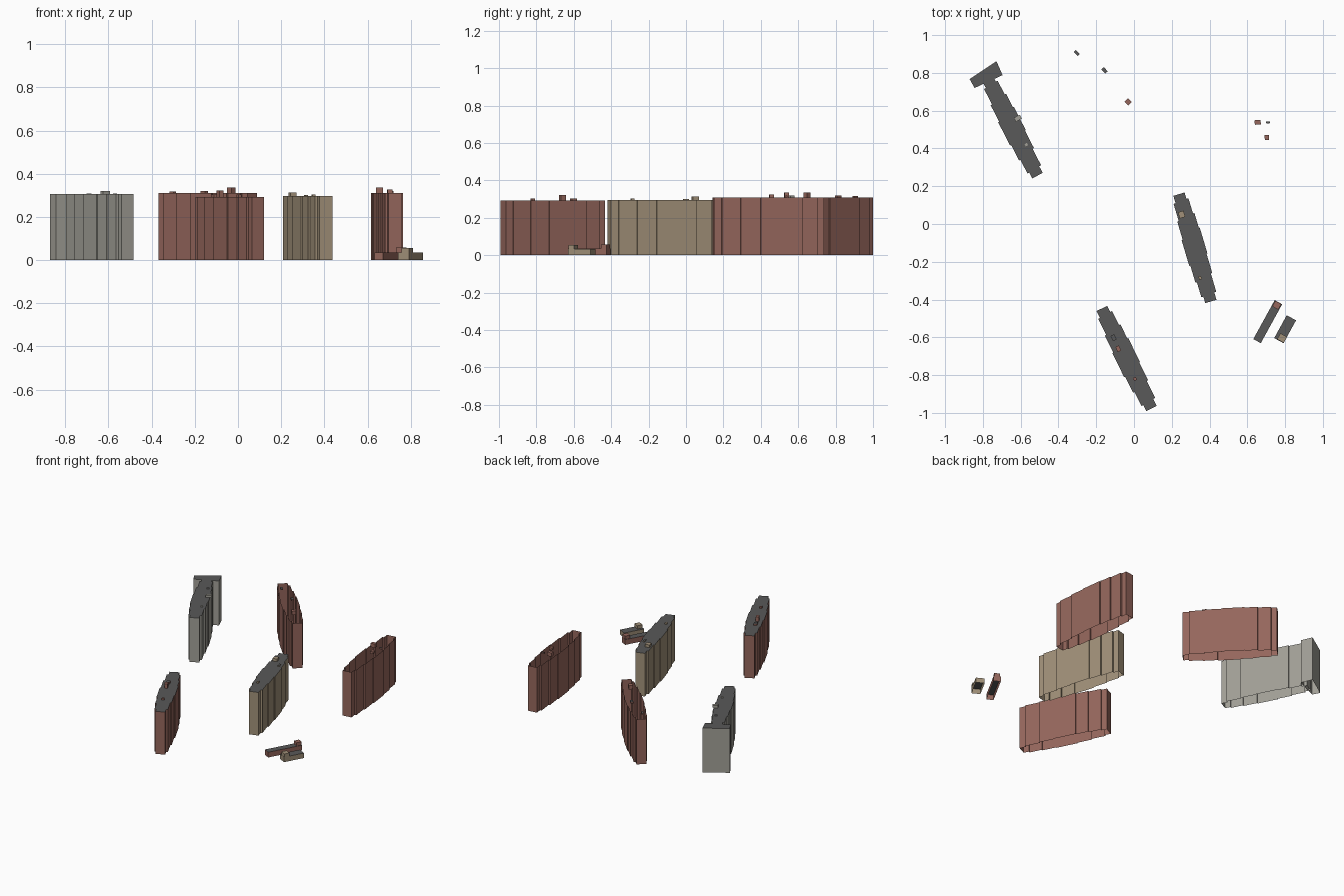
import bpy, bmesh
from mathutils import Vector

cube = bpy.data.objects.get("Cube")
if cube:
    bpy.data.objects.remove(cube, do_unlink=True)


def material(name, colour):
    mat = bpy.data.materials.new(name)
    mat.use_nodes = True
    mat.diffuse_color = (*colour, 1)
    mat.node_tree.nodes["Principled BSDF"].inputs["Base Color"].default_value = (*colour, 1)
    return mat


brick = material("red brick", (.30, .134, .107))
sand = material("sandstone", (.355, .28, .19))
concrete = material("grey concrete", (.36, .35, .31))
tar = material("dark roof", (.10, .10, .10))


def extrude_outline(name, outline, bottom, top, wall, roof):
    """Vertical walls over an outline, open below, with an optional flat roof."""
    bm = bmesh.new()
    low = [bm.verts.new((x, y, bottom)) for x, y in outline]
    high = [bm.verts.new((x, y, top)) for x, y in outline]
    for i in range(len(low)):
        j = (i + 1) % len(low)
        bm.faces.new((low[i], low[j], high[j], high[i]))
    if roof:
        bm.faces.new(high).material_index = 1
    bm.normal_update()
    mesh = bpy.data.meshes.new(name)
    bm.to_mesh(mesh)
    bm.free()
    mesh.materials.append(wall)
    mesh.materials.append(roof or wall)
    obj = bpy.data.objects.new(name, mesh)
    bpy.context.collection.objects.link(obj)
    return obj


def rectangle(centre, axis, length, width):
    u = Vector(axis).normalized()
    n = Vector((-u.y, u.x))
    c = Vector(centre)
    return [c + u * a * length / 2 + n * b * width / 2
            for a, b in ((-1, -1), (1, -1), (1, 1), (-1, 1))]


# Stepped bays along each long side: (end fraction, half width)
LEFT_BAYS = [(.06, .031), (.2, .042), (.34, .05), (.58, .055), (.76, .05), (.93, .042), (1, .031)]
RIGHT_BAYS = [(.07, .031), (.23, .042), (.4, .05), (.64, .056), (.8, .05), (.94, .042), (1, .031)]


def stepped_side(start, along, normal, bays):
    points, previous = [], 0
    for end, half in bays:
        points += [start + along * previous + normal * half, start + along * end + normal * half]
        previous = end
    return points


def tower(name, start, end, height, wall, roof):
    start = Vector(start)
    along = Vector(end) - start
    normal = Vector((-along.y, along.x)).normalized()
    left = stepped_side(start, along, normal, LEFT_BAYS)
    right = stepped_side(start, along, -normal, RIGHT_BAYS)
    extrude_outline(name, right + left[::-1], 0, height, wall, roof)


def roof_boxes(name, axis, base, wall, boxes):
    for i, (x, y, length, width, rise, cap) in enumerate(boxes):
        extrude_outline(f"{name}_roof_box_{i + 1}", rectangle((x, y), axis, length, width),
                        base, base + rise, wall, cap)


# Grey block with a cross wing at its back end
tower("grey_block", (-.775, .77), (-.511, .256), .305, concrete, tar)
extrude_outline("grey_cross_wing", [(-.87, .767), (-.844, .72), (-.696, .788), (-.728, .862)],
                0, .305, concrete, tar)
roof_boxes("grey_block", (.86, .5), .305, concrete, [
    (-.615, .56, .036, .024, .015, concrete),
    (-.69, .66, .018, .014, .004, tar),
    (-.57, .42, .014, .014, .004, concrete)])

# Sandstone block
tower("sand_block", (.238, .158), (.407, -.41), .296, sand, tar)
roof_boxes("sand_block", (.28, -.96), .296, sand, [
    (.252, .05, .034, .03, .018, sand),
    (.35, -.285, .018, .014, .008, sand),
    (.315, 0, .03, .012, .005, tar)])

# Front brick block
tower("front_brick_block", (-.17, -.447), (.093, -.977), .292, brick, tar)
roof_boxes("front_brick_block", (.44, -.9), .292, brick, [
    (-.083, -.66, .03, .02, .03, brick),
    (-.108, -.602, .03, .022, .011, tar),
    (.005, -.82, .018, .016, .011, brick)])

# Two open-topped brick blocks with boxes at roof level
tower("back_brick_block", (-.346, .978), (.066, .552), .31, brick, None)
roof_boxes("back_brick_block", (.69, -.72), .31, brick, [
    (-.303, .905, .03, .014, .007, tar),
    (-.156, .813, .03, .018, .01, tar),
    (-.031, .647, .028, .026, .026, brick)])

tower("side_brick_block", (.653, .734), (.727, .146), .31, brick, None)
roof_boxes("side_brick_block", (.05, -1), .31, brick, [
    (.655, .538, .024, .032, .026, brick),
    (.71, .538, .01, .02, .01, tar),
    (.703, .458, .026, .022, .016, brick)])

# Low sheds
shed_axis = (.11, .2)
extrude_outline("brick_shed", rectangle((.708, -.517), shed_axis, .235, .045), 0, .036, brick, tar)
extrude_outline("sand_shed", rectangle((.8, -.557), shed_axis, .138, .056), 0, .034, sand, tar)
roof_boxes("brick_shed", shed_axis, .036, brick, [(.756, -.43, .034, .036, .022, brick)])
roof_boxes("sand_shed", shed_axis, .034, sand, [(.784, -.604, .036, .04, .022, sand)])
